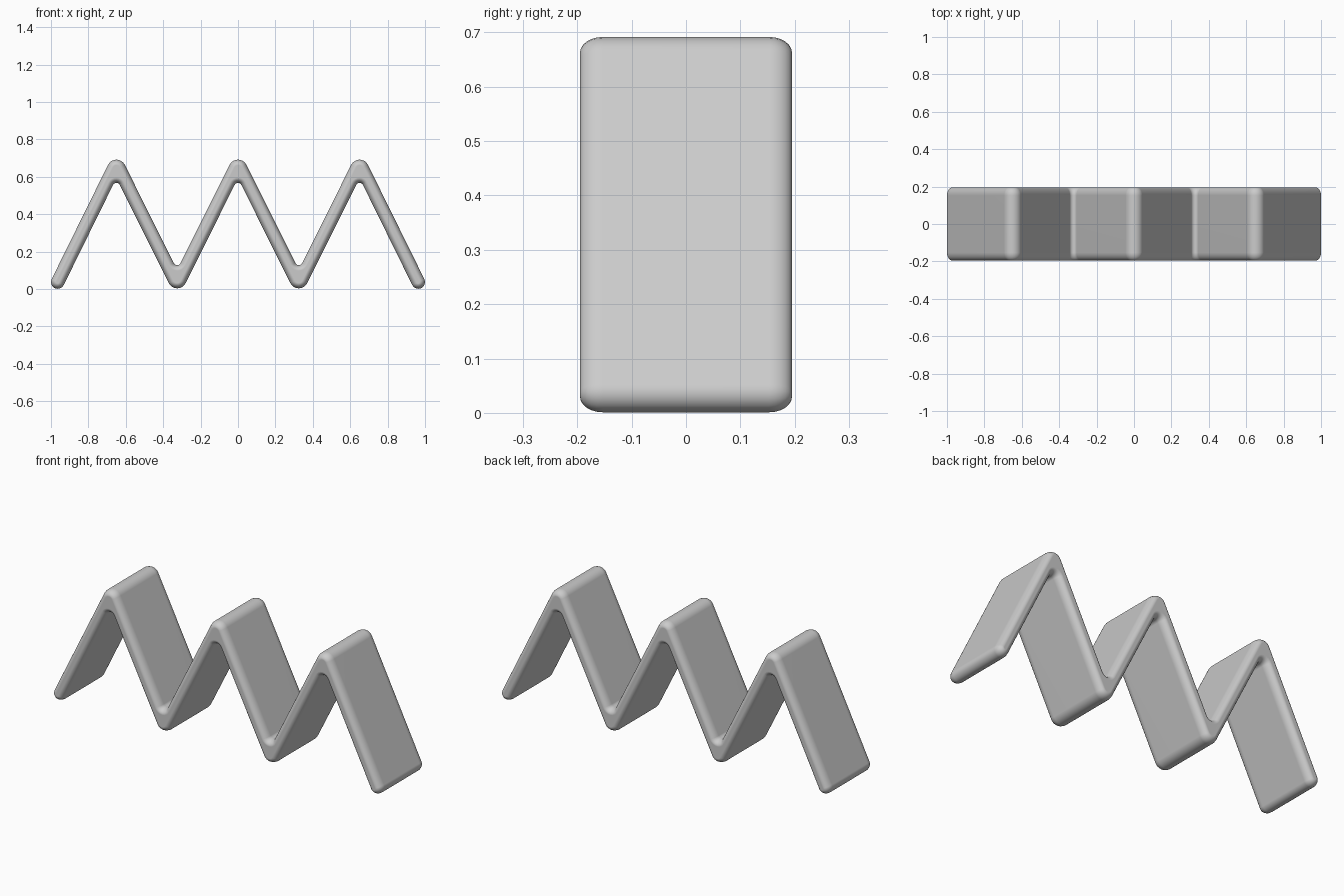
import bpy, bmesh, math

cube = bpy.data.objects.get("Cube")
if cube:
    bpy.data.objects.remove(cube, do_unlink=True)

# Main dimensions of the folded band
STEP, LOW, HIGH = 0.325, 0.022, 0.673
HALF, DEPTH = 0.036, 0.195
OUTER_R, INNER_R = 0.05, 0.02
EDGE_Y, EDGE_IN = 0.042, 0.029
ANGLE = math.atan2(STEP, HIGH - LOW)
END_X, END_Z = 0.964, 0.037
ARC = 8


def end_cap(side, h):
    """Half circle closing one end of the strip, walked clockwise."""
    pts = []
    for i in range(ARC + 1):
        t = ANGLE - math.pi * i / ARC
        pts.append((END_X * side + side * h * math.cos(t), END_Z + h * math.sin(t)))
    return pts if side > 0 else pts[::-1]


def fold_line(side, inset):
    """Upper (+1) or lower (-1) surface line, left to right, with rounded folds."""
    h, pts = HALF - inset, []
    for i in range(-2, 3):
        peak = 1 if i % 2 == 0 else -1
        z = HIGH if peak > 0 else LOW
        r = OUTER_R - inset if peak == side else INNER_R + inset
        cz = z + (side * h - peak * r) / math.sin(ANGLE)
        for k in range(ARC + 1):
            t = math.pi - ANGLE - (math.pi - 2 * ANGLE) * k / ARC
            pts.append((i * STEP + r * math.cos(t), cz + peak * r * math.sin(t)))
    return pts


def outline(inset):
    # Outermost folds are peaks
    h = HALF - inset
    return (fold_line(1, inset) + end_cap(1, h)
            + fold_line(-1, inset)[::-1] + end_cap(-1, h))


# Rounded front and back edges: inset outlines stacked along y
edge = [(DEPTH - EDGE_Y * (1 - math.sin(a)), EDGE_IN * (1 - math.cos(a)))
        for a in (math.pi / 2 * i / 6 for i in range(7))]
stack = [(-y, d) for y, d in reversed(edge)] + edge

bm = bmesh.new()
rings = [[bm.verts.new((x, y, z)) for x, z in outline(d)] for y, d in stack]
for a, b in zip(rings, rings[1:]):
    for i in range(len(a)):
        j = (i + 1) % len(a)
        bm.faces.new((a[i], a[j], b[j], b[i]))
bm.faces.new(rings[0])
bm.faces.new(rings[-1][::-1])
bmesh.ops.recalc_face_normals(bm, faces=bm.faces[:])

mesh = bpy.data.meshes.new("zigzag_band")
bm.to_mesh(mesh)
bm.free()
band = bpy.data.objects.new("zigzag_band", mesh)
bpy.context.collection.objects.link(band)

# Single light grey material
grey = bpy.data.materials.new("light_grey")
grey.use_nodes = True
color = (0.6, 0.6, 0.6, 1)
grey.diffuse_color = color
grey.node_tree.nodes["Principled BSDF"].inputs["Base Color"].default_value = color
mesh.materials.append(grey)

bpy.context.view_layer.objects.active = band
band.select_set(True)
bpy.ops.object.shade_smooth_by_angle(angle=math.radians(40))
band.modifiers.new("weighted_normals", "WEIGHTED_NORMAL").keep_sharp = True
